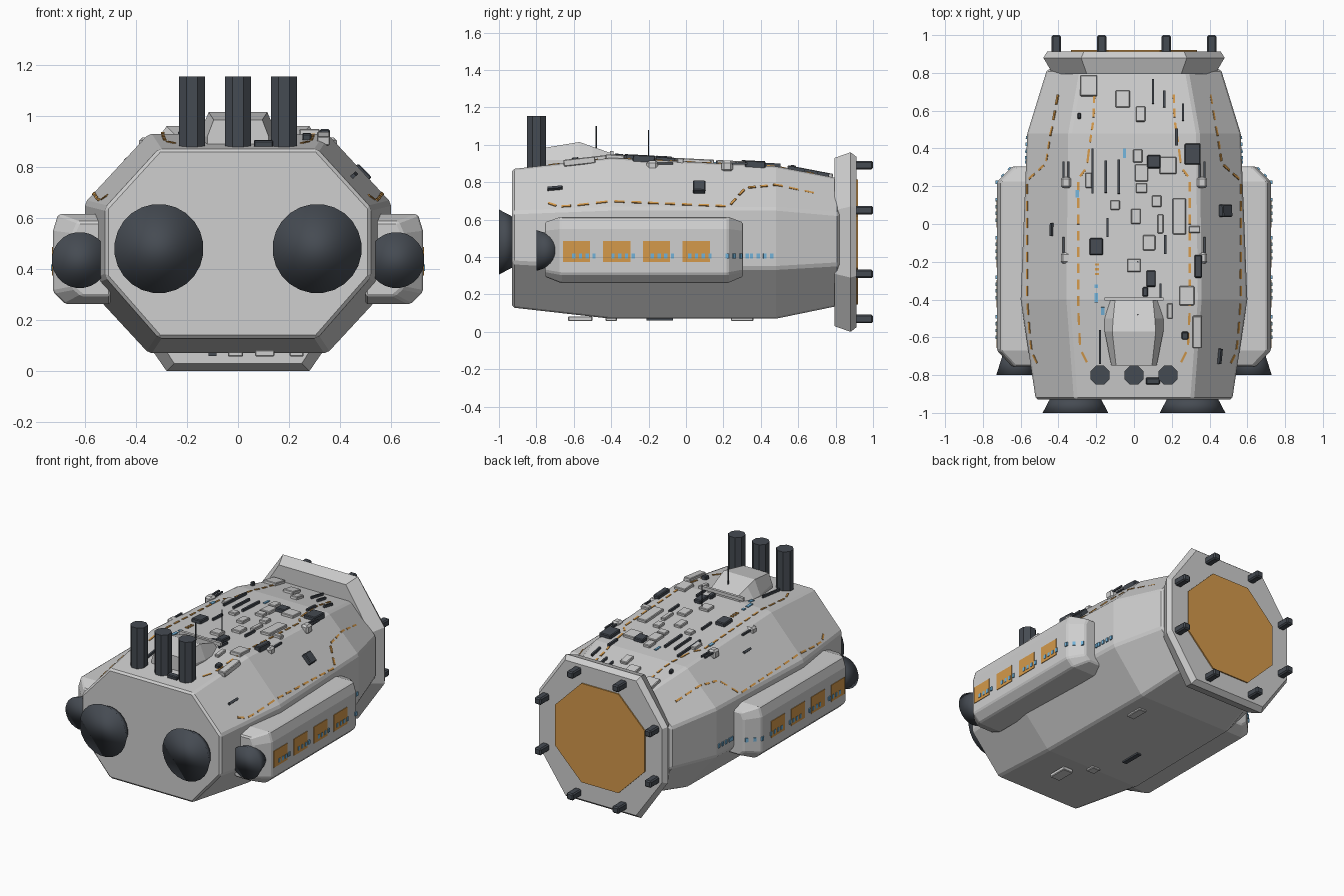
import bpy, bmesh, math
from mathutils import Matrix, Vector
from mathutils.bvhtree import BVHTree

if "Cube" in bpy.data.objects:
    bpy.data.objects.remove(bpy.data.objects["Cube"])


def material(name, rgb):
    m = bpy.data.materials.new(name)
    m.diffuse_color = (*rgb, 1)
    m.use_nodes = True
    m.node_tree.nodes["Principled BSDF"].inputs["Base Color"].default_value = m.diffuse_color
    return m


GREY = material("hull grey", (0.62, 0.62, 0.62))
DARK = material("dark metal", (0.06, 0.07, 0.085))
ORANGE = material("amber", (0.66, 0.32, 0.07))
BLUE = material("light blue", (0.17, 0.45, 0.70))


def finish(name, bm, mat, bevel=0.0):
    bmesh.ops.recalc_face_normals(bm, faces=bm.faces)
    me = bpy.data.meshes.new(name)
    bm.to_mesh(me)
    bm.free()
    me.materials.append(mat)
    ob = bpy.data.objects.new(name, me)
    bpy.context.collection.objects.link(ob)
    if bevel:
        b = ob.modifiers.new("bevel", "BEVEL")
        b.width, b.segments, b.limit_method = bevel, 1, "ANGLE"
    return ob


def loft(name, sections, mat, bevel=0.0):
    """Skin a list of (y, [(x, z), ...]) outlines and cap both ends."""
    bm = bmesh.new()
    rings = [[bm.verts.new((x, y, z)) for x, z in pts] for y, pts in sections]
    n = len(rings[0])
    for a, b in zip(rings, rings[1:]):
        for i in range(n):
            bm.faces.new((a[i], a[(i + 1) % n], b[(i + 1) % n], b[i]))
    bm.faces.new(rings[0])
    bm.faces.new(rings[-1])
    return finish(name, bm, mat, bevel)


def octagon(hx, fx, top, bot, up, low):
    right = [(fx, bot), (hx, low), (hx, up), (fx, top)]
    return right + [(-x, z) for x, z in reversed(right)]


def boxes(name, items, mat, bevel=0.0):
    """One object from many (matrix, size) boxes."""
    bm = bmesh.new()
    for mtx, size in items:
        bmesh.ops.create_cube(bm, size=1, matrix=mtx @ Matrix.Diagonal((*size, 1)))
    return finish(name, bm, mat, bevel)


def cone(name, loc, r1, r2, depth, mat, sides, along_y=False, smooth=False):
    bm = bmesh.new()
    rot = Matrix.Rotation(math.pi / 2, 4, "X") if along_y else Matrix.Identity(4)
    turn = Matrix.Rotation(math.pi / sides, 4, "Z")
    bmesh.ops.create_cone(bm, cap_ends=True, segments=sides, radius1=r1, radius2=r2,
                          depth=depth, matrix=Matrix.Translation(loc) @ rot @ turn)
    for f in bm.faces:
        f.smooth = smooth
    return finish(name, bm, mat)


# Main hull, pods and rear collar
hull = loft("hull", [
    (-0.93, octagon(0.52, 0.31, 0.87, 0.13, 0.64, 0.37)),
    (-0.40, octagon(0.60, 0.35, 0.93, 0.07, 0.66, 0.34)),
    (0.48, octagon(0.565, 0.34, 0.885, 0.07, 0.66, 0.34)),
    (0.82, octagon(0.46, 0.28, 0.82, 0.14, 0.63, 0.36))], GREY, 0.012)
loft("rear_collar", [
    (0.795, octagon(0.43, 0.25, 0.93, 0.03, 0.65, 0.31)),
    (0.88, octagon(0.48, 0.28, 0.96, 0.0, 0.67, 0.29)),
    (0.912, octagon(0.46, 0.265, 0.935, 0.025, 0.66, 0.30))], GREY)
cone("rear_panel", (0, 0.914, 0.48), 0.362, 0.362, 0.012, ORANGE, 8, True)
clamps = []
for i in range(8):
    a = math.radians(22.5 + 45 * i)
    clamps.append((Matrix.Translation((0.445 * math.cos(a), 0.95, 0.48 + 0.445 * math.sin(a))),
                   (0.05, 0.10, 0.046)))
boxes("docking_clamps", clamps, DARK, 0.008)

pod_mid = [(0.5, 0.615), (0.705, 0.615), (0.725, 0.55), (0.725, 0.31), (0.675, 0.262), (0.5, 0.262)]
pod_end = [(0.5, 0.585), (0.625, 0.585), (0.645, 0.54), (0.645, 0.325), (0.61, 0.295), (0.5, 0.295)]
solids = [hull]
for s, side in ((1, "right"), (-1, "left")):
    mid, end = ([(s * x, z) for x, z in p] for p in (pod_mid, pod_end))
    solids.append(loft(side + "_pod", [(-0.755, end), (-0.67, mid), (0.225, mid), (0.305, end)], GREY, 0.008))
    cone(side + "_main_engine", (s * 0.31, -0.957, 0.48), 0.13, 0.175, 0.085, DARK, 24, True, True)
    cone(side + "_pod_engine", (s * 0.62, -0.745, 0.435), 0.075, 0.11, 0.11, DARK, 24, True, True)

# Bridge block, brim, stacks and masts
def trapezoid(base, top, z):
    return [(base, 0.86), (base, 0.92), (top, z), (-top, z), (-base, 0.92), (-base, 0.86)]


loft("bridge", [(-0.75, trapezoid(0.12, 0.095, 0.985)), (-0.57, trapezoid(0.155, 0.115, 1.015)),
                (-0.50, trapezoid(0.155, 0.11, 0.99)), (-0.40, trapezoid(0.13, 0.10, 0.955))], GREY)
boxes("bridge_brim", [(Matrix.Translation((0, -0.397, 0.957)), (0.31, 0.018, 0.022))], GREY)
for i in (-1, 0, 1):
    cone("stack", (i * 0.18, -0.80, 1.005), 0.055, 0.055, 0.30, DARK, 8)
for y, top in ((-0.48, 1.10), (-0.20, 1.08)):
    cone("mast", (0.02, y, top - 0.09), 0.004, 0.004, 0.18, DARK, 6)

# Surface placement helpers
trees = []
for ob in solids:
    trees.append(BVHTree.FromPolygons([v.co for v in ob.data.vertices],
                                      [list(p.vertices) for p in ob.data.polygons]))


def hit(origin, direction, which):
    """First surface point along a ray, or the nearest one if the ray misses."""
    start, aim = Vector(origin), Vector(direction)
    found = [h for h in (t.ray_cast(start, aim) for t in which) if h[0] is not None]
    if not found:
        found = [t.find_nearest(start + aim * 1.3) for t in which]
    return min(found, key=lambda h: h[3])[:2]


def seat(point, normal, along=(0, 1, 0)):
    """Frame on a surface: local z follows the normal, local y runs along."""
    d = Vector(along)
    d = (d - normal * d.dot(normal)).normalized()
    return Matrix.Translation(point) @ Matrix((d.cross(normal), d, normal)).transposed().to_4x4()


def on_top(x, y):
    return hit((x, y, 2), (0, 0, -1), trees[:1])


def plates(name, rows, height, mat, bevel=0.0):
    boxes(name, [(seat(*on_top(x, y)), (w, l, 2 * height)) for x, y, w, l in rows], mat, bevel)


# Deck equipment
plates("dark_deck_units", [
    (.105, .33, .07, .07), (.31, .37, .085, .11), (-.20, -.12, .07, .09), (.34, -.225, .04, .12),
    (.48, .07, .075, .065), (.09, -.29, .05, .085), (.10, -.83, .075, .035), (.06, -.36, .03, .05),
    (-.29, .57, .02, .03), (.27, -.59, .035, .04)], 0.024, DARK, 0.005)
plates("deck_pipes", [
    (-.22, .28, .012, .24), (-.15, .25, .012, .17), (-.08, .25, .014, .18), (.10, .70, .010, .13),
    (.16, .66, .012, .09), (.26, .59, .012, .09), (.225, .46, .014, .09), (-.14, -.02, .012, .10),
    (.165, -.11, .012, .10), (-.43, -.03, .015, .07), (-.18, -.65, .012, .18), (.45, -.70, .015, .08),
    (-.24, .72, .010, .08), (.14, -.36, .012, .09)], 0.016, DARK)
plates("deck_panels", [
    (-.24, .73, .09, .11), (-.06, .66, .075, .09), (.035, .58, .05, .08), (.02, .36, .05, .07),
    (.18, .31, .09, .09), (.04, .27, .07, .09), (.04, .19, .06, .05), (.24, .04, .07, .19),
    (.08, -.10, .065, .08), (.01, .04, .05, .08), (.0, -.22, .07, .07), (.28, -.38, .08, .10),
    (.335, -.57, .05, .17), (-.24, .23, .035, .08), (.32, -.03, .06, .035), (.14, 0, .03, .10),
    (.19, -.46, .03, .08), (.12, .12, .05, .06), (-.10, .10, .05, .05)], 0.018, GREY, 0.004)
plates("deck_lights", [(-.05, .375, .015, .05), (-.20, -.39, .02, .05), (-.165, -.46, .02, .04),
                       (-.30, .16, .02, .04), (-.2, -.33, .02, .02)], 0.006, BLUE)
plates("deck_markers", [(-.195, -.215 - .025 * i, .022, .012) for i in range(3)], 0.006, ORANGE)

# Twin gun turrets
bases, barrels = [], []
for x in (-0.36, 0.36):
    for y in (0.22, -0.18):
        bases.append((Matrix.Translation((x, y, 0.885)), (0.055, 0.06, 0.06)))
        for dx in (-0.013, 0.013):
            barrels.append((Matrix.Translation((x + dx, y + 0.06, 0.90)), (0.011, 0.10, 0.011)))
boxes("turrets", bases, GREY, 0.012)
boxes("turret_barrels", barrels, DARK)

# Belly hatches
boxes("belly_hatches", [(Matrix.Translation((x, y, 0.07)), (w, l, 0.025)) for x, y, w, l in
                        ((.105, -.565, .075, .13), (-.01, -.40, .06, .06), (.23, .30, .055, .12))], GREY, 0.004)
boxes("belly_vent", [(Matrix.Translation((-0.1, -0.14, 0.07)), (0.03, 0.14, 0.02))], DARK)

# Dashed trim lines, mirrored across the hull
dashes = []
inner = [(.24, -.75), (.285, -.66), (.295, -.45), (.295, .24), (.25, .30), (.235, .42), (.215, .55), (.21, .70)]
outer = [(.505, -.75), (.54, -.68), (.55, -.60), (.565, -.40), (.565, .23), (.465, .32), (.445, .45), (.40, .70)]
for path in (inner, outer):
    for s in (1, -1):
        for (x0, y0), (x1, y1) in zip(path, path[1:]):
            a, b = Vector((s * x0, y0)), Vector((s * x1, y1))
            n = max(1, round((b - a).length / 0.085))
            for i in range(n):
                p, q = a.lerp(b, (i + 0.2) / n), a.lerp(b, (i + 0.8) / n)
                hp, hq = on_top(*p)[0], on_top(*q)[0]
                m, normal = on_top(*((p + q) / 2))
                dashes.append((seat(m, normal, hq - hp), (0.012, (hq - hp).length, 0.008)))
boxes("trim_dashes", dashes, ORANGE)

# Pod windows and rows of small side lights
windows, lights = [], []
starts = [-0.60, -0.39, -0.18, 0.02, 0.22, 0.35]
for s in (1, -1):
    for y in (-0.585, -0.37, -0.157, 0.055):
        windows.append((Matrix.Translation((s * 0.725, y, 0.43)), (0.008, 0.145, 0.112)))
    for y0 in starts:
        for i in range(4):
            y = y0 + 0.036 * i
            p, normal = hit((s * 2, y, 0.405), (-s, 0, 0), trees)
            lights.append((seat(p, normal), (0.026, 0.018, 0.014)))
boxes("pod_windows", windows, ORANGE)
boxes("side_lights", lights, BLUE)
